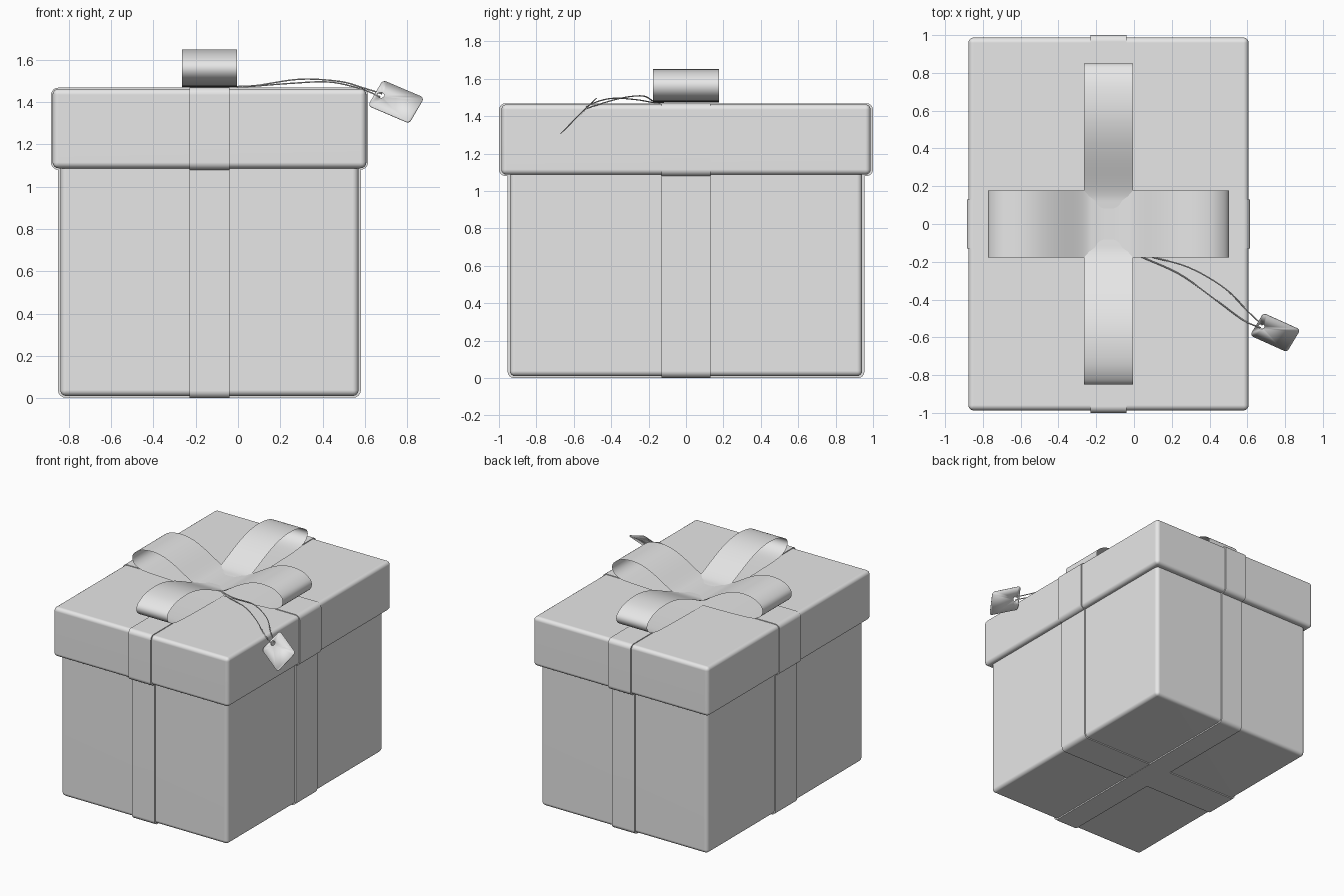
import bpy, bmesh
from math import cos, sin, pi, radians
from mathutils import Vector

cube = bpy.data.objects.get("Cube")
if cube:
    bpy.data.objects.remove(cube)

CX = -0.135  # centre of the box in x

grey = bpy.data.materials.new("light_grey")
grey.use_nodes = True
grey.diffuse_color = (0.8, 0.8, 0.8, 1)
grey.node_tree.nodes["Principled BSDF"].inputs["Base Color"].default_value = (0.8, 0.8, 0.8, 1)


def finish(bm, name, angle=35):
    mesh = bpy.data.meshes.new(name)
    bm.to_mesh(mesh)
    bm.free()
    mesh.materials.append(grey)
    mesh.shade_smooth()
    mesh.set_sharp_from_angle(angle=radians(angle))
    ob = bpy.data.objects.new(name, mesh)
    bpy.context.collection.objects.link(ob)
    return ob


def block(name, half_x, half_y, z0, z1, radius, axis=None):
    """Rounded box; with an axis, only the edges along that axis are rounded."""
    bm = bmesh.new()
    bmesh.ops.create_cube(bm, size=1)
    for v in bm.verts:
        v.co = Vector((CX + v.co.x * 2 * half_x, v.co.y * 2 * half_y,
                       z0 + (v.co.z + 0.5) * (z1 - z0)))
    edges = [e for e in bm.edges if axis is None
             or abs((e.verts[0].co - e.verts[1].co).normalized()[axis]) > 0.9]
    bmesh.ops.bevel(bm, geom=edges, offset=radius, segments=4, profile=0.5,
                    affect='EDGES', clamp_overlap=True)
    ob = finish(bm, name)
    mod = ob.modifiers.new("clean_shading", 'WEIGHTED_NORMAL')
    mod.keep_sharp = True
    return ob


def smooth_path(points, steps, closed=False):
    """Catmull-Rom samples through the points."""
    pts = [Vector(p) for p in points]
    n = len(pts)
    get = (lambda i: pts[i % n]) if closed else (lambda i: pts[max(0, min(i, n - 1))])
    out = []
    for i in range(n if closed else n - 1):
        a, b, c, d = (get(i + k) for k in (-1, 0, 1, 2))
        for s in range(steps):
            t = s / steps
            out.append(0.5 * (2 * b + (c - a) * t + (2 * a - 5 * b + 4 * c - d) * t * t
                              + (3 * b - a - 3 * c + d) * t ** 3))
    if not closed:
        out.append(pts[-1])
    return out


# Box and lid
block("box_body", 0.705, 0.942, 0.01, 1.12, 0.028)
block("box_lid", 0.742, 0.987, 1.087, 1.463, 0.028)

# Flat ribbons wrapped round the box and the lid
RX, RY = 0.095, 0.13
block("body_ribbon_lengthwise", RX, 0.954, 0.0, 1.11, 0.035, 0)
block("body_ribbon_crosswise", 0.716, RY, 0.002, 1.11, 0.035, 1)
block("lid_ribbon_lengthwise", RX, 1.0, 1.08, 1.469, 0.035, 0)
block("lid_ribbon_crosswise", 0.75, RY, 1.08, 1.468, 0.035, 1)

# Bow: one half of the loop outline, mirrored to the other side
half = [(0.0, 1.492), (0.07, 1.495), (0.135, 1.511), (0.28, 1.595), (0.38, 1.637),
        (0.47, 1.65), (0.56, 1.637), (0.62, 1.6), (0.637, 1.56), (0.62, 1.518),
        (0.57, 1.489), (0.47, 1.478), (0.25, 1.472), (0.0, 1.471)]
outline = half + [(-d, z) for d, z in half[-2:0:-1]]


def bow(name, stretch, half_width, along_x, lift):
    bm = bmesh.new()
    rows = []
    for p in smooth_path(outline, 5, closed=True):
        d, z = p.x * stretch, p.y + lift
        rows.append([bm.verts.new((CX + d, w, z) if along_x else (CX + w, d, z))
                     for w in (-half_width, half_width)])
    for i, a in enumerate(rows):
        b = rows[(i + 1) % len(rows)]
        bm.faces.new((a[0], a[1], b[1], b[0]))
    bmesh.ops.recalc_face_normals(bm, faces=bm.faces)
    return finish(bm, name, 60)


bow("bow_crosswise", 1.0, 0.177, True, 0.001)
bow("bow_lengthwise", 0.85 / 0.637, 0.131, False, -0.001)

# Gift tag: tilted rounded rectangle with a punched hole
corner = Vector((0.685, -0.472, 1.503))
u = Vector((0.195, -0.088, -0.083))
v = Vector((-0.07, -0.117, -0.12))
ul, vl = u.length, v.length
normal = u.cross(v).normalized()


def tag_point(a, b):
    return corner + u * (a / ul) + v * (b / vl)


r = 0.02
outer = []
for k, (ca, cb) in enumerate([(ul - r, vl - r), (r, vl - r), (r, r), (ul - r, r)]):
    for s in range(5):
        t = (k + s / 4) * pi / 2
        outer.append(tag_point(ca + r * cos(t), cb + r * sin(t)))
ha, hb = 0.03, vl / 2
hole = [tag_point(ha + 0.018 * cos(i * pi / 8), hb + 0.018 * sin(i * pi / 8))
        for i in range(16)]
bm = bmesh.new()
edges = []
for ring in (outer, hole):
    vs = [bm.verts.new(p) for p in ring]
    edges += [bm.edges.new((vs[i - 1], vs[i])) for i in range(len(vs))]
bmesh.ops.triangle_fill(bm, edges=edges, use_beauty=True, normal=normal)
bmesh.ops.recalc_face_normals(bm, faces=bm.faces)
tag = finish(bm, "gift_tag")
thick = tag.modifiers.new("card_thickness", 'SOLIDIFY')
thick.thickness = 0.004
thick.offset = 0

# Two strings from the bow to the tag hole
eye = tag_point(ha, hb)


def string(name, points, radius=0.0035, sides=6):
    path = smooth_path(points, 6)
    bm = bmesh.new()
    rings = []
    for i, p in enumerate(path):
        d = (path[min(i + 1, len(path) - 1)] - path[max(i - 1, 0)]).normalized()
        s = d.cross(Vector((0, 0, 1))).normalized()
        n = s.cross(d)
        rings.append([bm.verts.new(p + radius * (s * cos(k * 2 * pi / sides)
                                                 + n * sin(k * 2 * pi / sides)))
                      for k in range(sides)])
    for a, b in zip(rings, rings[1:]):
        for k in range(sides):
            bm.faces.new((a[k - 1], a[k], b[k], b[k - 1]))
    for ring in (rings[0], rings[-1]):
        bm.faces.new(ring)
    bmesh.ops.recalc_face_normals(bm, faces=bm.faces)
    finish(bm, name, 80)


start = (-0.06, -0.12, 1.474)
string("tag_string_upper", [start, (0.08, -0.17, 1.478), (0.29, -0.23, 1.508),
                            (0.48, -0.34, 1.498), (0.6, -0.46, 1.465), eye - v * 0.06])
string("tag_string_lower", [start, (0.03, -0.17, 1.472), (0.24, -0.265, 1.488),
                            (0.43, -0.4, 1.495), (0.58, -0.51, 1.463), eye + v * 0.06])
